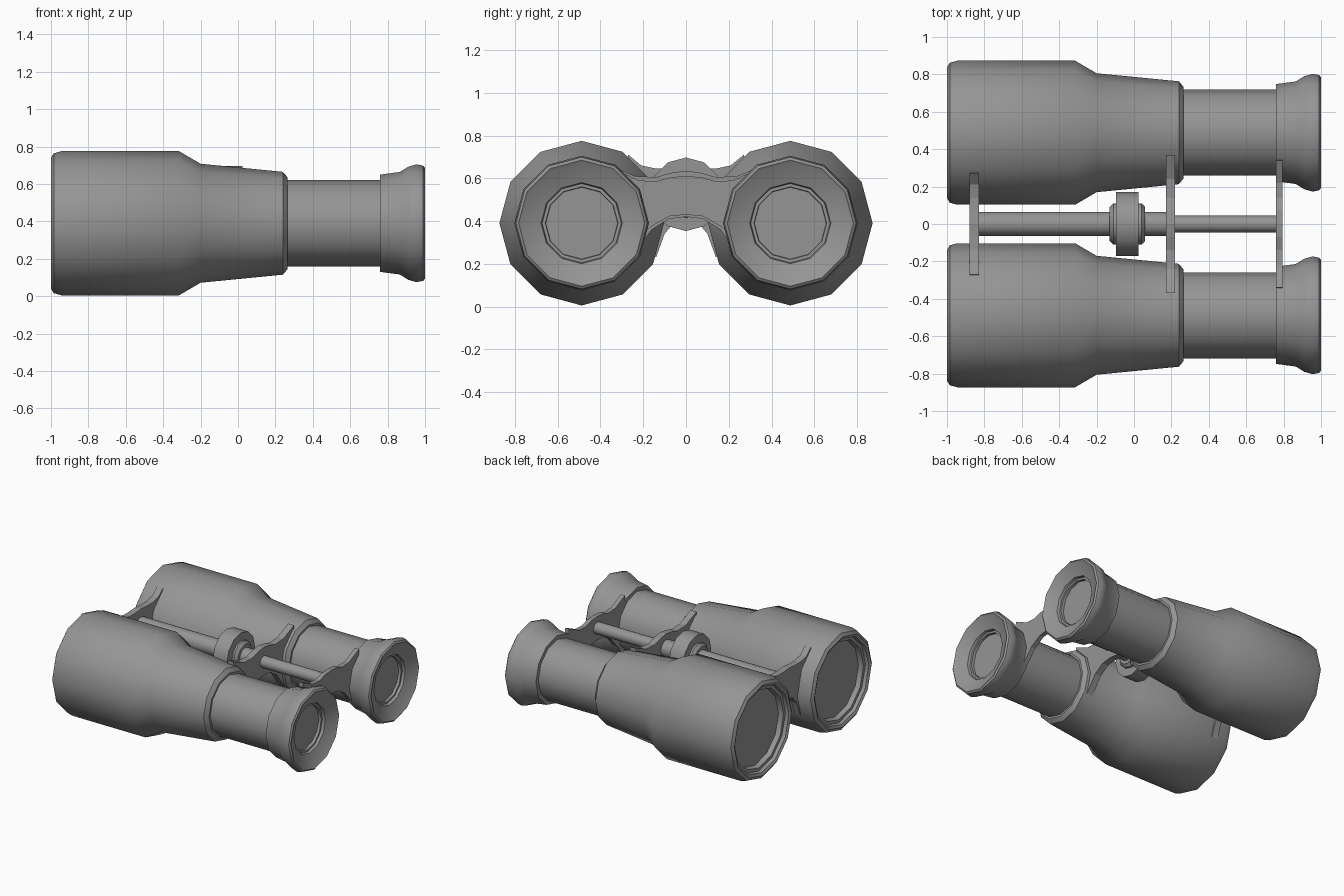
import bpy
import bmesh
from math import sin, cos, pi, radians

cube = bpy.data.objects.get("Cube")
if cube:
    bpy.data.objects.remove(cube, do_unlink=True)

SIDES = 12
TUBE_Y, TUBE_Z = 0.488, 0.39
ROD_Z = 0.525

grey = bpy.data.materials.new("body grey")
grey.use_nodes = True
colour = (0.3, 0.3, 0.3, 1)
grey.diffuse_color = colour
grey.node_tree.nodes["Principled BSDF"].inputs["Base Color"].default_value = colour


def finish(name, bm, smooth):
    bmesh.ops.recalc_face_normals(bm, faces=bm.faces)
    mesh = bpy.data.meshes.new(name)
    bm.to_mesh(mesh)
    bm.free()
    mesh.materials.append(grey)
    obj = bpy.data.objects.new(name, mesh)
    bpy.context.collection.objects.link(obj)
    if smooth:
        bpy.ops.object.select_all(action="DESELECT")
        obj.select_set(True)
        bpy.context.view_layer.objects.active = obj
        bpy.ops.object.shade_smooth_by_angle(angle=radians(35))
    return obj


def lathe(name, profile, y, z):
    """Turn (x, radius) points around an axis along x and cap both ends."""
    bm = bmesh.new()
    rings = []
    for x, r in profile:
        angles = [2 * pi * i / SIDES for i in range(SIDES)]
        rings.append([bm.verts.new((x, y + r * sin(a), z + r * cos(a))) for a in angles])
    for a, b in zip(rings, rings[1:]):
        for i in range(SIDES):
            j = (i + 1) % SIDES
            bm.faces.new((a[i], a[j], b[j], b[i]))
    bm.faces.new(rings[0])
    bm.faces.new(rings[-1])
    return finish(name, bm, True)


def bridge(name, x0, x1, top, bottom):
    """Plate across the tubes; top and bottom are half outlines in (y, z)."""
    half = top + [(0.36, TUBE_Z)] + bottom[::-1]
    mirrored = [(-y, z) for y, z in half[::-1] if y > 0]
    bm = bmesh.new()
    face = bm.faces.new([bm.verts.new((x0, y, z)) for y, z in half + mirrored])
    made = bmesh.ops.extrude_face_region(bm, geom=[face])
    moved = [v for v in made["geom"] if isinstance(v, bmesh.types.BMVert)]
    bmesh.ops.translate(bm, verts=moved, vec=(x1 - x0, 0, 0))
    return finish(name, bm, False)


# Barrel: recessed objective lens, rim, wide body, taper and collar
barrel = [(-0.93, 0.29), (-0.965, 0.30), (-0.965, 0.325), (-0.99, 0.33), (-1.0, 0.35),
          (-0.985, 0.374), (-0.945, 0.385), (-0.315, 0.385), (-0.2, 0.318),
          (0.24, 0.275), (0.265, 0.245), (0.265, 0.2)]

# Eyepiece: narrow tube, flared cup, hollow face and recessed lens
eyepiece = [(0.2, 0.23), (0.76, 0.23), (0.76, 0.26), (0.865, 0.274), (0.91, 0.302),
            (0.955, 0.315), (0.99, 0.308), (1.0, 0.295), (0.99, 0.28),
            (0.955, 0.19), (0.935, 0.185), (0.935, 0.17), (0.915, 0.168)]

for side, y in (("front", -TUBE_Y), ("back", TUBE_Y)):
    lathe(side + "_barrel", barrel, y, TUBE_Z)
    lathe(side + "_eyepiece", eyepiece, y, TUBE_Z)

# Bridge plates with horns hugging the tubes
bridge("objective_bridge", -0.88, -0.83,
       [(0, 0.65), (0.07, 0.645), (0.14, 0.645), (0.21, 0.66), (0.27, 0.71)],
       [(0, 0.42), (0.05, 0.40), (0.1, 0.34), (0.14, 0.23)])
bridge("middle_bridge", 0.17, 0.22,
       [(0, 0.635), (0.07, 0.625), (0.14, 0.605), (0.24, 0.61), (0.37, 0.665)],
       [(0, 0.42), (0.08, 0.41), (0.16, 0.36), (0.25, 0.24)])
bridge("eyepiece_bridge", 0.76, 0.795,
       [(0, 0.61), (0.07, 0.605), (0.14, 0.585), (0.22, 0.59), (0.34, 0.645)],
       [(0, 0.43), (0.08, 0.422), (0.17, 0.37), (0.25, 0.28)])

# Focus shaft and knurled wheel with hub
lathe("thick_shaft", [(-0.85, 0.065), (0.2, 0.065)], 0, ROD_Z)
lathe("thin_shaft", [(0.18, 0.045), (0.78, 0.045)], 0, ROD_Z)
lathe("focus_wheel", [(-0.13, 0.065), (-0.13, 0.09), (-0.11, 0.11), (-0.095, 0.11),
                      (-0.095, 0.172), (0.025, 0.172), (0.025, 0.11),
                      (0.04, 0.11), (0.06, 0.09), (0.06, 0.065)], 0, ROD_Z)
